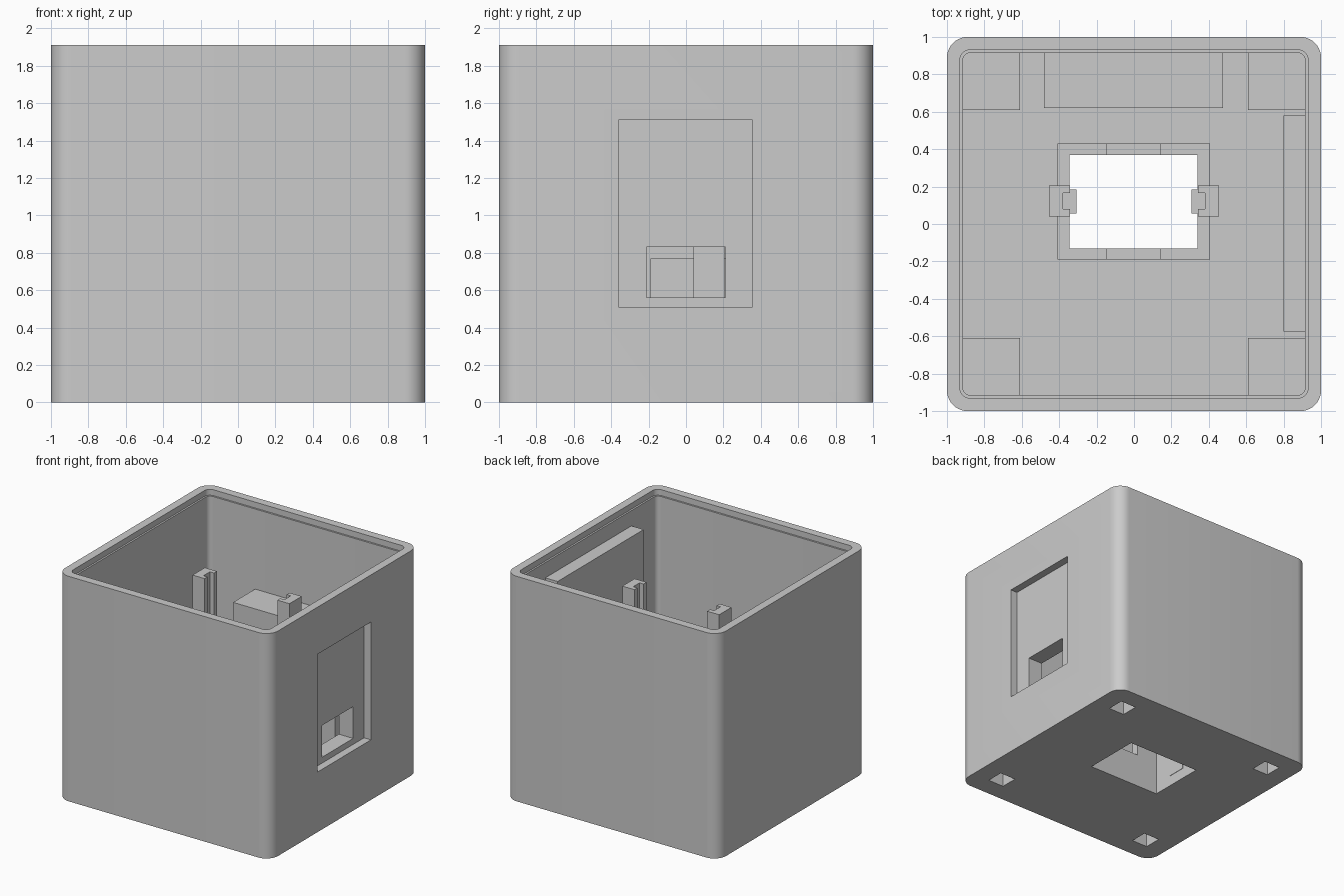
import bpy, bmesh, math

cube = bpy.data.objects.get("Cube")
if cube:
    bpy.data.objects.remove(cube, do_unlink=True)

grey = bpy.data.materials.new("plain grey")
grey.use_nodes = True
colour = (0.6, 0.6, 0.6, 1)
grey.diffuse_color = colour
grey.node_tree.nodes["Principled BSDF"].inputs["Base Color"].default_value = colour

HEIGHT, FLOOR, WALL = 1.91, 0.09, 0.915


def box(name, x, y, z, radius=0):
    """Box from (min, max) ranges, with optionally rounded upright corners."""
    bm = bmesh.new()
    bmesh.ops.create_cube(bm, size=1)
    for v in bm.verts:
        v.co = [r[0] if c < 0 else r[1] for c, r in zip(v.co, (x, y, z))]
    if radius:
        upright = [e for e in bm.edges
                   if abs(e.verts[0].co.z - e.verts[1].co.z) > 1e-4]
        bmesh.ops.bevel(bm, geom=upright, offset=radius, segments=10,
                        profile=0.5, affect='EDGES')
    bmesh.ops.recalc_face_normals(bm, faces=bm.faces)
    mesh = bpy.data.meshes.new(name)
    bm.to_mesh(mesh)
    bm.free()
    mesh.materials.append(grey)
    obj = bpy.data.objects.new(name, mesh)
    bpy.context.collection.objects.link(obj)
    return obj


def cut(obj, *ranges, radius=0):
    """Subtract a box from an object."""
    cutter = box("cutter", *ranges, radius=radius)
    cutter.hide_render = True
    mod = obj.modifiers.new("cut", 'BOOLEAN')
    mod.operation, mod.solver, mod.object = 'DIFFERENCE', 'EXACT', cutter
    bpy.context.view_layer.objects.active = obj
    bpy.ops.object.modifier_apply(modifier=mod.name)
    bpy.data.objects.remove(cutter, do_unlink=True)


def square(half):
    return (-half, half), (-half, half)


# Open case with a stepped rim
case = box("case", *square(1), (0, HEIGHT), radius=0.11)
cut(case, *square(WALL), (FLOOR, HEIGHT + 0.1), radius=0.04)
cut(case, *square(0.93), (HEIGHT - 0.05, HEIGHT + 0.1), radius=0.05)

# Floor opening and side recess
cut(case, (-0.345, 0.34), (-0.13, 0.37), (-0.1, 0.2))
cut(case, (0.935, 1.1), (-0.36, 0.355), (0.51, 1.51))

# Backing panel behind the recess, with a port through it
panel = box("side_panel", (0.8, 0.92), (-0.575, 0.58), (0.29, 1.73))
for part in (case, panel):
    cut(part, (0.7, 1.1), (-0.21, 0.21), (0.56, 0.83))

# Corner posts with square sockets from below
for sx, side in ((-1, "right"), (1, "left")):
    for sy, end in ((-1, "front"), (1, "back")):
        def span(s, near, far):
            return tuple(sorted((s * near, s * far)))
        post = box(f"{end}_{side}_post", span(sx, 0.61, 0.915),
                   span(sy, 0.61, 0.915), (FLOOR, 0.4))
        for part in (case, post):
            cut(part, span(sx, 0.685, 0.835), span(sy, 0.685, 0.835), (-0.1, 0.3))

# Block against the back wall
box("back_block", (-0.48, 0.475), (0.62, 0.916), (FLOOR, 1.18))

# Notched frame around the floor opening
frame = box("opening_frame", (-0.41, 0.405), (-0.19, 0.43), (FLOOR, 0.77))
cut(frame, (-0.345, 0.34), (-0.13, 0.37), (0, 1))
cut(frame, (-0.145, 0.14), (-0.3, 0.5), (0.29, 1))

# Grooved towers with a stop on each side of the opening
for s, side in ((-1, "right"), (1, "left")):
    tower = box(f"{side}_tower", tuple(sorted((s * 0.342, s * 0.455))),
                (0.04, 0.205), (FLOOR, 1.64))
    cut(tower, tuple(sorted((s * 0.3, s * 0.38))), (0.08, 0.165), (0.77, 1.8))
    box(f"{side}_tower_stop", tuple(sorted((s * 0.308, s * 0.35))),
        (0.055, 0.185), (0.5, 0.77))

# Smooth the rounded corners, keep edges sharp
bpy.ops.object.select_all(action='DESELECT')
case.select_set(True)
bpy.context.view_layer.objects.active = case
bpy.ops.object.shade_smooth_by_angle(angle=math.radians(30))
